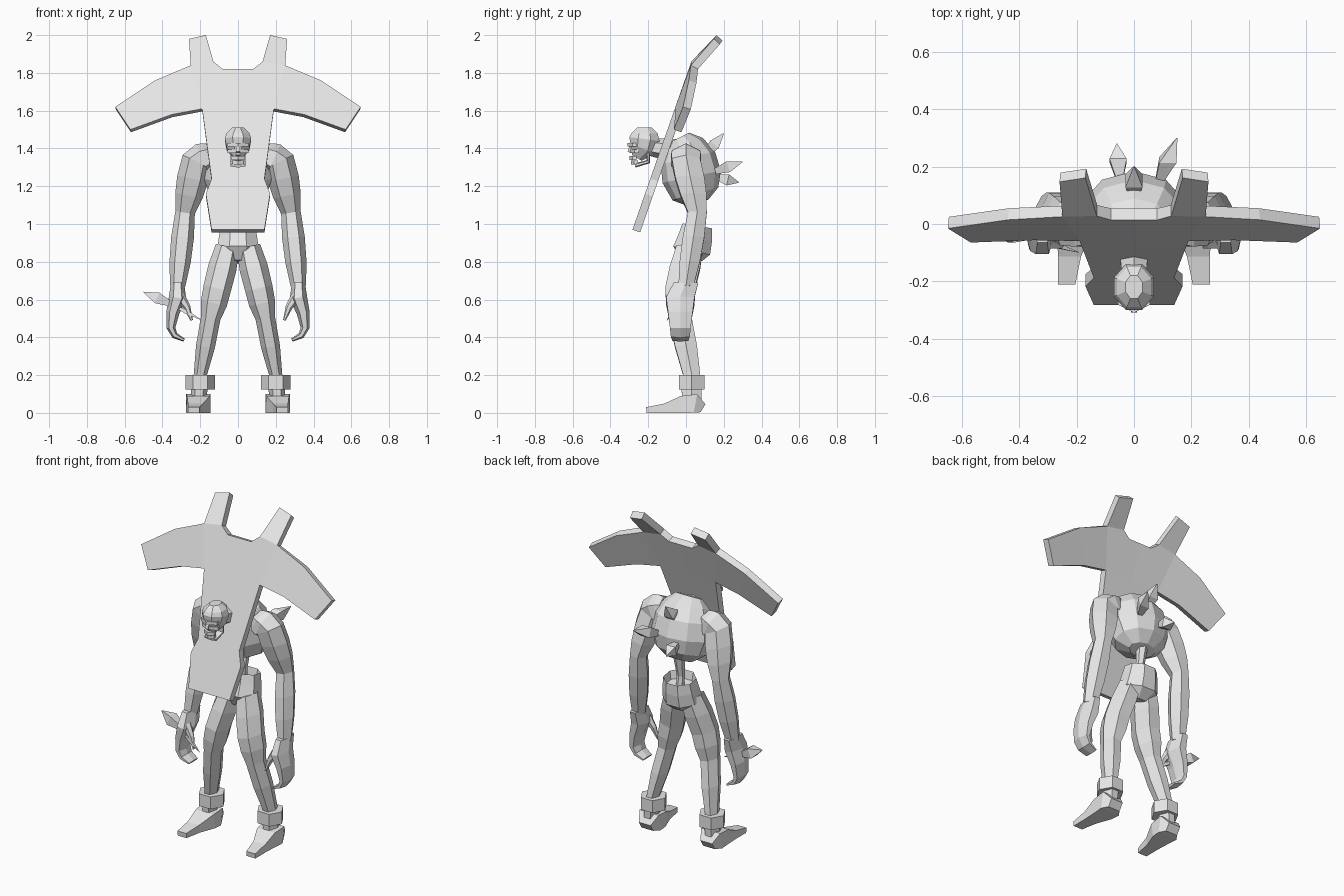
import bpy, bmesh, math
from mathutils import Vector

cube = bpy.data.objects.get("Cube")
if cube:
    bpy.data.objects.remove(cube, do_unlink=True)

COLOUR = (0.8, 0.8, 0.8, 1)
grey = bpy.data.materials.new("light_grey")
grey.use_nodes = True
grey.diffuse_color = COLOUR
grey.node_tree.nodes["Principled BSDF"].inputs["Base Color"].default_value = COLOUR

SIDEWAYS, DEPTHWAYS = Vector((1, 0, 0)), Vector((0, 1, 0))


def finish(name, bm):
    mesh = bpy.data.meshes.new(name)
    bm.to_mesh(mesh)
    bm.free()
    mesh.materials.append(grey)
    ob = bpy.data.objects.new(name, mesh)
    bpy.context.collection.objects.link(ob)
    return ob


def subdivide(joints, steps, swell):
    """Add points between the joints, with the radius swelling like a muscle."""
    points = [Vector(joints[0])]
    for start, end in zip(joints, joints[1:]):
        for step in range(1, steps + 1):
            t = step / steps
            point = Vector(start).lerp(Vector(end), t)
            point.w += swell * math.sin(math.pi * t)
            points.append(point)
    return points


def tube(name, joints, axis=DEPTHWAYS, sides=6, mirror=1, wide=0, steps=1, swell=0, cup=0):
    """Loft through joints (x, y, z, radius); wide adds to the radius along axis."""
    bm = bmesh.new()
    stations = subdivide(joints, steps, swell)
    centres = [Vector((p.x * mirror, p.y, p.z)) for p in stations]
    grow = 1 / math.cos(math.pi / sides)
    rings = []
    for i, centre in enumerate(centres):
        along = centres[min(i + 1, len(centres) - 1)] - centres[max(i - 1, 0)]
        across = along.cross(axis).normalized()
        radius = stations[i].w
        ring = []
        for k in range(sides):
            angle = (k + 0.5) * math.tau / sides
            offset = axis * (radius + wide) * math.cos(angle) + across * radius * math.sin(angle)
            ring.append(bm.verts.new(centre + offset * grow))
        rings.append(ring)
    for low, high in zip(rings, rings[1:]):
        for k in range(sides):
            bm.faces.new((low[k], low[k - 1], high[k - 1], high[k]))
    bm.faces.new(rings[0])
    top = bm.faces.new(rings[-1])
    bmesh.ops.recalc_face_normals(bm, faces=bm.faces)
    if cup:
        bmesh.ops.inset_region(bm, faces=[top], thickness=0.01)
        bmesh.ops.translate(bm, verts=top.verts, vec=(0, 0, -cup))
    return finish(name, bm)


def spike(name, base, tip, width=0.03, axis=SIDEWAYS):
    base, tip = Vector(base), Vector(tip)
    middle = base.lerp(tip, 0.55)
    tube(name, [(*base, width / 3), (*middle, width), (*tip, width / 20)], axis, sides=4)


# Board: a cross shaped sheet, leaning forward, with swept wings and prongs
def board_point(x, z):
    lean = 0.35 * (z - 1.78)
    prong_bend = 0.6 * max(0, z - 1.86)
    wing_sweep = 0.09 * max(0, abs(x) - 0.2)
    return (x, lean + prong_bend + wing_sweep, z)


foot_corner, flare, waist, armpit = (0.14, 0.97), (0.17, 1.16), (0.14, 1.24), (0.19, 1.61)
wing_low, tip_low, tip_high, wing_high = (0.35, 1.58), (0.57, 1.5), (0.65, 1.62), (0.44, 1.76)
shoulder, prong_root, notch = (0.25, 1.84), (0.13, 1.86), (0.08, 1.82)


def middle(corner):
    return (0, corner[1])


panels = [(middle(a), a, b, middle(b))
          for a, b in ((foot_corner, flare), (flare, waist), (waist, armpit))]
panels += [
    (middle(armpit), armpit, shoulder, prong_root, notch, middle(notch)),
    (armpit, wing_low, wing_high, shoulder),
    (wing_low, tip_low, tip_high, wing_high),
    (prong_root, shoulder, (0.26, 1.98), (0.17, 2)),
]
bm = bmesh.new()
for side in (1, -1):
    for panel in panels:
        bm.faces.new([bm.verts.new(board_point(side * x, z)) for x, z in panel[::side]])
bmesh.ops.remove_doubles(bm, verts=bm.verts, dist=0.001)
board = finish("back_board", bm)
solid = board.modifiers.new("thickness", "SOLIDIFY")
solid.thickness, solid.offset = 0.043, -1

# Hunched torso, neck, spine and open pelvis
tube("torso", [(0, 0.07, 1.11, 0.05), (0, 0.05, 1.16, 0.12), (0, 0.03, 1.25, 0.15),
               (0, 0.01, 1.35, 0.14), (0, -0.01, 1.42, 0.1), (0, -0.03, 1.46, 0.05)],
     SIDEWAYS, sides=10, wide=0.03)
tube("neck", [(0, 0, 1.38, 0.06), (0, -0.2, 1.41, 0.04)], SIDEWAYS)
tube("spine", [(0, 0.06, 0.9, 0.02), (0, 0.05, 1, 0.02), (0, 0.07, 1.14, 0.03)], SIDEWAYS)
tube("pelvis", [(0, 0.02, 0.8, 0.05), (0, 0.03, 0.86, 0.1), (0, 0.05, 0.93, 0.09),
                (0, 0.06, 0.99, 0.08)], SIDEWAYS, sides=8, wide=0.01, cup=0.05)

# Skull-like head
tube("cranium", [(0, -0.26, 1.35, 0.03), (0, -0.23, 1.4, 0.07), (0, -0.22, 1.45, 0.08),
                 (0, -0.22, 1.48, 0.07), (0, -0.22, 1.51, 0.04)],
     SIDEWAYS, sides=8, wide=-0.01)
tube("nose", [(0, -0.29, 1.41, 0.01), (0, -0.3, 1.38, 0.01)], SIDEWAYS, sides=4)
tube("jaw", [(0, -0.27, 1.31, 0.01), (0, -0.2, 1.33, 0.01), (0, -0.2, 1.38, 0.01)],
     SIDEWAYS, wide=0.03)
for name, reach, front, height in (("brow", 0.055, -0.3, 1.42), ("cheekbones", 0.055, -0.29, 1.385),
                                   ("upper_teeth", 0.035, -0.29, 1.35),
                                   ("lower_teeth", 0.03, -0.28, 1.325)):
    back = front + reach / 2
    tube(name, [(-reach, back, height, 0.01), (0, front, height, 0.01),
                (reach, back, height, 0.01)], sides=4)

# Limbs, built once per side
for label, side in (("left", 1), ("right", -1)):
    tube(label + "_arm", [(0.13, 0, 1.37, 0.05), (0.22, 0, 1.33, 0.07),
                          (0.28, 0.06, 1.06, 0.045), (0.32, 0, 0.67, 0.035)],
         mirror=side, wide=0.005, steps=3, swell=0.012)
    tube(label + "_hand", [(0.32, 0, 0.69, 0.03), (0.32, -0.03, 0.61, 0.04),
                           (0.345, -0.03, 0.53, 0.03), (0.355, -0.03, 0.45, 0.02),
                           (0.335, -0.03, 0.41, 0.015), (0.285, -0.03, 0.385, 0.007)],
         mirror=side, wide=0.035)
    tube(label + "_thumb", [(0.31, -0.06, 0.62, 0.025), (0.27, -0.07, 0.56, 0.016),
                            (0.245, -0.08, 0.49, 0.006)], mirror=side)
    tube(label + "_leg", [(0.055, 0.02, 0.88, 0.055), (0.11, -0.03, 0.66, 0.064),
                          (0.145, -0.03, 0.5, 0.045), (0.2, 0.03, 0.2, 0.03),
                          (0.21, 0.03, 0.06, 0.035)],
         mirror=side, wide=0.015, steps=2, swell=0.006)
    tube(label + "_ankle_band", [(0.2, 0.03, 0.2, 0.068), (0.2, 0.03, 0.125, 0.068)], mirror=side)
    tube(label + "_foot", [(0.21, 0.09, 0.025, 0.025), (0.21, 0.05, 0.05, 0.05),
                           (0.21, -0.02, 0.045, 0.045), (0.225, -0.11, 0.025, 0.025),
                           (0.235, -0.21, 0.015, 0.015)],
         SIDEWAYS, sides=4, mirror=side, wide=0.015)

# Darts stuck in the back and in the right hand
spike("upper_back_spike", (0, 0.09, 1.35), (0, 0.2, 1.48))
spike("left_back_spike", (0.08, 0.13, 1.27), (0.15, 0.3, 1.33))
spike("right_back_spike", (-0.05, 0.15, 1.25), (-0.06, 0.28, 1.22))
spike("hand_spike_head", (-0.34, -0.04, 0.57), (-0.5, -0.03, 0.64), axis=DEPTHWAYS)
spike("hand_spike_shaft", (-0.38, -0.04, 0.59), (-0.19, -0.1, 0.49), 0.01, DEPTHWAYS)
